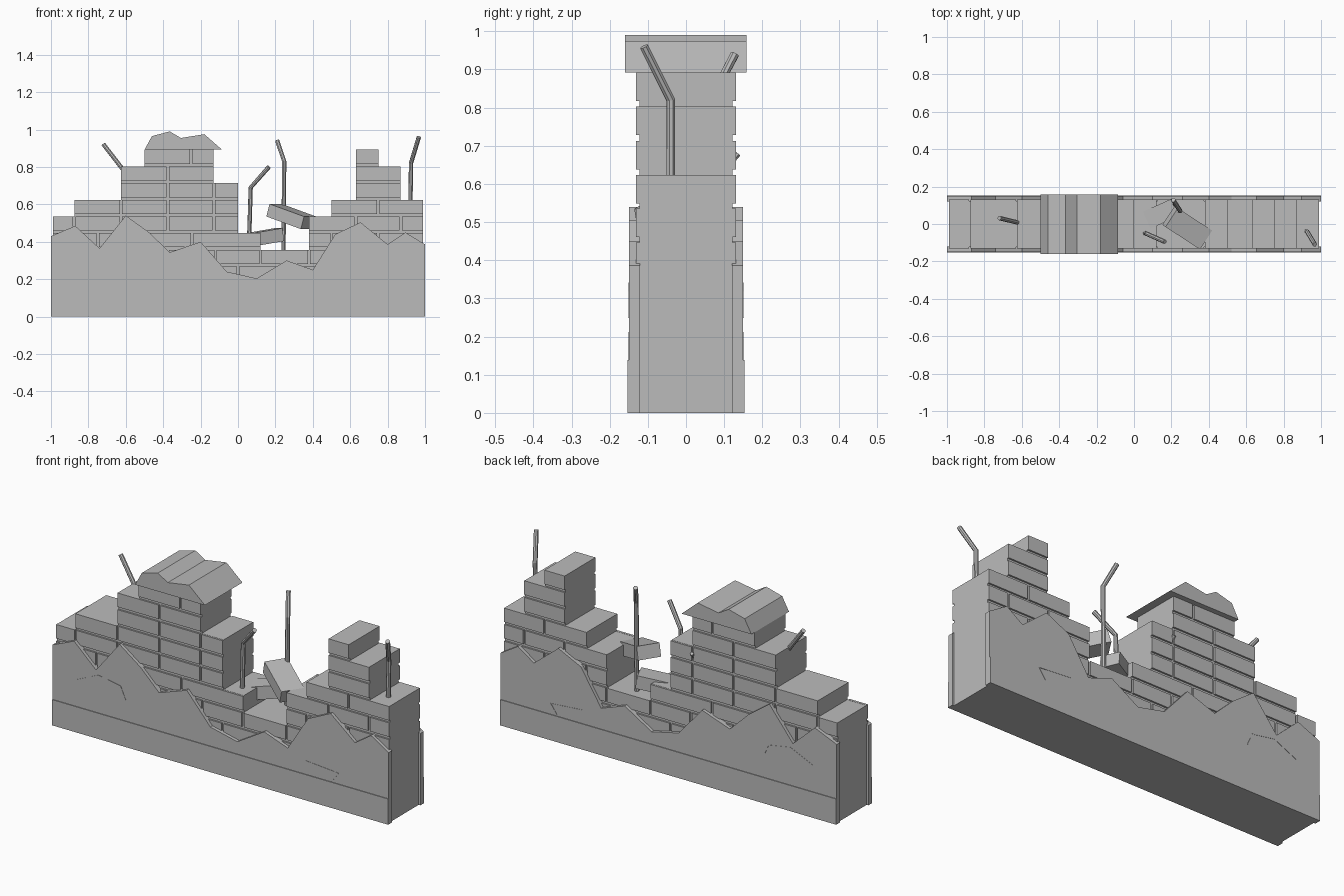
import bpy, bmesh, math
from mathutils import Vector, Euler

if "Cube" in bpy.data.objects:
    bpy.data.objects.remove(bpy.data.objects["Cube"])

concrete = bpy.data.materials.new("grey concrete")
concrete.diffuse_color = (0.5, 0.5, 0.5, 1)
concrete.use_nodes = True
concrete.node_tree.nodes["Principled BSDF"].inputs["Base Color"].default_value = concrete.diffuse_color


def finish(name, bm):
    bmesh.ops.recalc_face_normals(bm, faces=bm.faces)
    me = bpy.data.meshes.new(name)
    bm.to_mesh(me)
    bm.free()
    me.materials.append(concrete)
    ob = bpy.data.objects.new(name, me)
    bpy.context.collection.objects.link(ob)
    return ob


def add_box(bm, x0, x1, y0, y1, z0, z1):
    vs = bmesh.ops.create_cube(bm, size=1)["verts"]
    for v in vs:
        v.co = Vector(((x0 + x1) / 2 + v.co.x * (x1 - x0),
                       (y0 + y1) / 2 + v.co.y * (y1 - y0),
                       (z0 + z1) / 2 + v.co.z * (z1 - z0)))


def add_prism(bm, outline, y0, y1):
    """Extrude an x-z outline along y."""
    face = bm.faces.new([bm.verts.new((x, y0, z)) for x, z in outline])
    ext = bmesh.ops.extrude_face_region(bm, geom=[face])["geom"]
    for v in ext:
        if isinstance(v, bmesh.types.BMVert):
            v.co.y = y1


# Wall core: one stepped silhouette
E = 0.99
core = [(-E, 0), (E, 0), (E, .624), (.87, .624), (.87, .803), (.75, .803), (.75, .892),
        (.63, .892), (.63, .624), (.5, .624), (.5, .535), (.38, .535), (.38, .357),
        (.12, .357), (.12, .447), (0, .447), (0, .714), (-.13, .714), (-.13, .892),
        (-.5, .892), (-.5, .803), (-.625, .803), (-.625, .624), (-.875, .624),
        (-.875, .535), (-E, .535)]
bm = bmesh.new()
add_prism(bm, core, -.122, .122)
finish("wall_core", bm)

# Brick courses: joint positions for each run, bottom z first
courses = [
    (.179, [[-E, -.75, -.5, -.25, 0, .25, .5, .75, E]]),
    (.268, [[-E, -.875, -.625, -.375, -.12, .12, .38, .63, .87, E]]),
    (.357, [[-E, -.75, -.5, -.245, .12], [.38, .5, .75, E]]),
    (.447, [[-E, -.875, -.625, -.375, -.13, 0], [.38, .63, .87, E]]),
    (.535, [[-.875, -.625, -.375, -.13, 0], [.5, .75, E]]),
    (.624, [[-.625, -.375, -.13, 0], [.63, .87]]),
    (.714, [[-.625, -.375, -.13], [.63, .87]]),
    (.803, [[-.5, -.25, -.13], [.63, .75]]),
]
bm = bmesh.new()
for z, runs in courses:
    for run in runs:
        for i, (a, b) in enumerate(zip(run, run[1:])):
            x0 = a if i == 0 else a + .006
            x1 = b if i == len(run) - 2 else b - .006
            for s in (-1, 1):
                add_box(bm, x0, x1, min(s * .118, s * .131), max(s * .118, s * .131),
                        z + .014, z + .089)
finish("brick_courses", bm)

# Broken plaster layer on both faces, with a slightly thicker skirt
edge = [(-1, .43), (-.87, .485), (-.74, .365), (-.6, .54), (-.475, .45), (-.365, .343),
        (-.2, .4), (-.06, .24), (.1, .204), (.26, .3), (.4, .25), (.52, .44),
        (.655, .504), (.8, .386), (.895, .45), (1, .386)]
# Cracks shared by both faces
cracks = [[(-.857, .28), (-.725, .34), (-.594, .317), (-.564, .25)],
          [(.51, .21), (.7, .195), (.66, .14)]]
for side, s in (("front", -1), ("back", 1)):
    bm = bmesh.new()
    add_prism(bm, [(-1, 0), *edge, (1, 0)], s * .12, s * .149)
    finish(side + "_plaster", bm)
    bm = bmesh.new()
    add_box(bm, -1, 1, min(s * .14, s * .153), max(s * .14, s * .153), 0, .138)
    finish(side + "_skirt", bm)
    bm = bmesh.new()
    for path in cracks:
        for p, q in zip(path, path[1:]):
            p, q = Vector(p), Vector(q)
            d = (q - p).normalized() * .002
            n = Vector((-d.y, d.x))
            add_prism(bm, [tuple(p + n), tuple(q + n), tuple(q - n), tuple(p - n)],
                      s * .147, s * .1505)
    finish(side + "_cracks", bm)

# Broken cap slab
bm = bmesh.new()
add_prism(bm, [(-.5, .892), (-.46, .965), (-.365, .99), (-.305, .955),
               (-.18, .975), (-.085, .892)], -.16, .159)
finish("cap_slab", bm)


# Bent reinforcing rods
def rod(name, points, r=.012, sides=8):
    bm = bmesh.new()
    pts = [Vector(p) for p in points]
    rings = []
    for i, p in enumerate(pts):
        t = (pts[min(i + 1, len(pts) - 1)] - pts[max(i - 1, 0)]).normalized()
        u = t.cross(Vector((.3, 1, .1))).normalized()
        v = t.cross(u)
        rings.append([bm.verts.new(p + r * (math.cos(a) * u + math.sin(a) * v))
                      for a in (2 * math.pi * k / sides for k in range(sides))])
    for a, b in zip(rings, rings[1:]):
        for k in range(sides):
            j = (k + 1) % sides
            bm.faces.new((a[k], a[j], b[j], b[k]))
    bm.faces.new(rings[0])
    bm.faces.new(rings[-1])
    finish(name, bm)


rod("rod_left", [(-.61, .005, .78), (-.72, .032, .922)])
rod("rod_middle", [(.06, -.05, .43), (.068, -.052, .69), (.165, -.095, .8)])
rod("rod_gap", [(.243, .07, .34), (.247, .07, .83), (.21, .128, .94)])
rod("rod_right", [(.922, -.04, .61), (.925, -.04, .82), (.967, -.11, .96)])
rod("rod_stub", [(-.13, .115, .655), (-.13, .136, .68)], .009)


# Loose bricks resting in the gap
def loose_brick(name, size, loc, rot):
    bm = bmesh.new()
    add_box(bm, *[c for d in size for c in (-d / 2, d / 2)])
    ob = finish(name, bm)
    ob.location = loc
    ob.rotation_euler = Euler([math.radians(a) for a in rot])


loose_brick("fallen_brick_upper", (.23, .12, .07), (.285, -.02, .535), (0, 17, -33))
loose_brick("fallen_brick_lower", (.17, .1, .07), (.145, .055, .425), (0, -9, 24))
